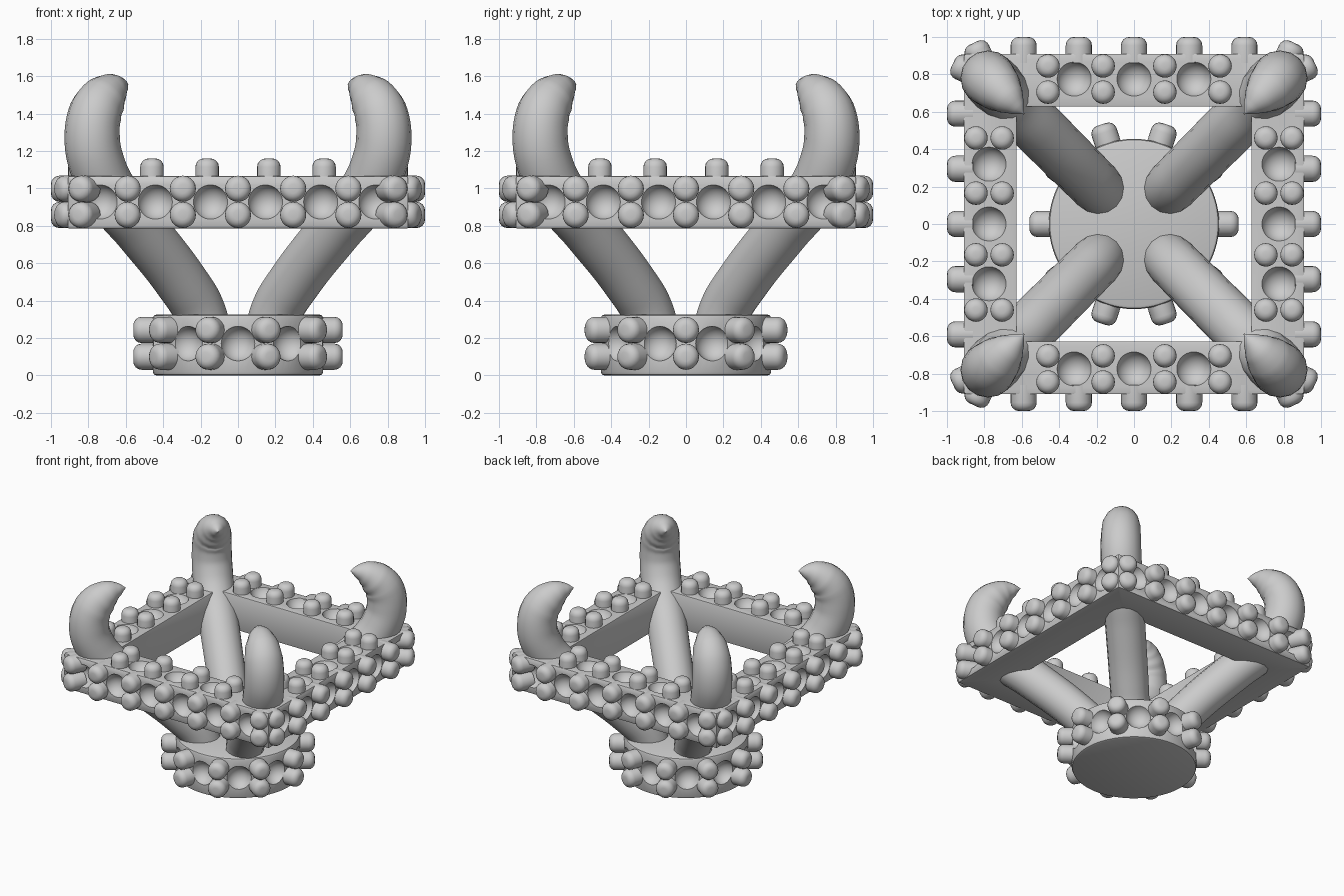
import bpy, bmesh
from math import radians, sqrt, sin, cos
from mathutils import Vector, Matrix

if "Cube" in bpy.data.objects:
    bpy.data.objects.remove(bpy.data.objects["Cube"])


def add_object(name, bm, angle=35):
    mesh = bpy.data.meshes.new(name)
    bm.to_mesh(mesh)
    bm.free()
    obj = bpy.data.objects.new(name, mesh)
    bpy.context.collection.objects.link(obj)
    smooth(obj, angle)
    return obj


def smooth(obj, angle):
    bpy.ops.object.select_all(action='DESELECT')
    obj.select_set(True)
    bpy.context.view_layer.objects.active = obj
    bpy.ops.object.shade_smooth_by_angle(angle=radians(angle))


def bake(obj):
    """Replace an object's mesh by its modified result."""
    dg = bpy.context.evaluated_depsgraph_get()
    mesh = bpy.data.meshes.new_from_object(obj.evaluated_get(dg))
    obj.modifiers.clear()
    obj.data = mesh


def carve(obj, dimples):
    """Sink round dimples, given as (surface point, outward normal)."""
    bm = bmesh.new()
    for p, n in dimples:
        bmesh.ops.create_uvsphere(bm, u_segments=28, v_segments=16, radius=0.095,
                                  matrix=Matrix.Translation(p + n * 0.025))
    cutter = add_object("dimple_cutter", bm)
    cutter.hide_render = True
    mod = obj.modifiers.new("dimples", 'BOOLEAN')
    mod.operation, mod.solver, mod.object = 'DIFFERENCE', 'EXACT', cutter
    bake(obj)
    bpy.data.objects.remove(cutter)
    smooth(obj, 35)


def lathe_stud(bm, p, n, r=0.07, length=0.14):
    """Round-ended peg whose tip is at p, pointing along n."""
    rot = n.to_track_quat('Z', 'Y').to_matrix().to_4x4()
    b = 0.045
    profile = [(r, -length)] + [(r - b + b * cos(radians(a)), -b + b * sin(radians(a)))
                                for a in (0, 22, 45, 68, 90)]
    seg, rings = 20, []
    for rad, z in profile:
        rings.append([bm.verts.new(Matrix.Translation(p) @ rot @ Vector(
            (rad * cos(radians(i * 360 / seg)), rad * sin(radians(i * 360 / seg)), z)))
            for i in range(seg)])
    for lo, hi in zip(rings, rings[1:]):
        for i in range(seg):
            j = (i + 1) % seg
            bm.faces.new((lo[i], lo[j], hi[j], hi[i]))
    bm.faces.new(rings[-1])
    bm.faces.new(rings[0][::-1])


UP = Vector((0, 0, 1))
quarter = [Matrix.Rotation(radians(90 * k), 3, 'Z') for k in range(4)]

# round base
bm = bmesh.new()
bmesh.ops.create_cone(bm, cap_ends=True, segments=80, radius1=0.455, radius2=0.455,
                      depth=0.325, matrix=Matrix.Translation((0, 0, 0.1625)))
rim = [e for e in bm.edges if abs(e.verts[0].co.z - e.verts[1].co.z) < 1e-4]
bmesh.ops.bevel(bm, geom=rim, offset=0.018, segments=2, affect='EDGES', profile=0.5)
base = add_object("base", bm)
spokes = [Vector((cos(radians(18 * k)), sin(radians(18 * k)), 0)) for k in range(20)]
carve(base, [(d * 0.45 + UP * 0.17, d) for d in spokes[1::2]])

# studs round the base
bm = bmesh.new()
for d in spokes[0::2]:
    for z in (0.1, 0.243):
        lathe_stud(bm, d * 0.56 + UP * z, d)
add_object("base_studs", bm, 40)

# square frame
bm = bmesh.new()
loops = []
for half, z in ((0.91, 0.785), (0.91, 1.065), (0.627, 1.065), (0.627, 0.785)):
    loops.append([bm.verts.new((x * half, y * half, z))
                  for x, y in ((-1, -1), (1, -1), (1, 1), (-1, 1))])
for a, b in zip(loops, loops[1:] + loops[:1]):
    for i in range(4):
        j = (i + 1) % 4
        bm.faces.new((a[i], a[j], b[j], b[i]))
bmesh.ops.recalc_face_normals(bm, faces=bm.faces)
bmesh.ops.bevel(bm, geom=list(bm.edges), offset=0.007, segments=2, affect='EDGES', profile=0.5)
frame = add_object("square_frame", bm)
front = Vector((0, -1, 0))
dimples = []
for q in quarter:
    dimples += [(q @ Vector((x, -0.91, 0.927)), q @ front)
                for x in (-0.737, -0.442, -0.147, 0.147, 0.442, 0.737)]
    dimples += [(q @ Vector((x, -0.775, 1.065)), UP) for x in (-0.32, 0, 0.32)]
carve(frame, dimples)

# studs on the frame's outer and top faces, with splayed pairs at the corners
bm = bmesh.new()
for q in quarter:
    for z in (0.858, 0.998):
        for x in (-0.59, -0.295, 0, 0.295, 0.59):
            lathe_stud(bm, q @ Vector((x, -1, z)), q @ front)
        for s in (-1, 1):
            n = Vector((s * sin(radians(25)), -cos(radians(25)), 0))
            lathe_stud(bm, q @ Vector((s * 0.858, -0.968, z)), q @ n)
    for x in (-0.46, -0.165, 0.165, 0.46):
        for y in (-0.845, -0.705):
            lathe_stud(bm, q @ Vector((x, y, 1.16)), UP, 0.063)
add_object("frame_studs", bm, 40)

# four curved horns: (x position in the front view, height, radius)
path = [(0.17, 0.2, 0.14), (0.21, 0.35, 0.14), (0.295, 0.49, 0.143), (0.525, 0.785, 0.147),
        (0.675, 0.965, 0.149), (0.755, 1.13, 0.15), (0.78, 1.28, 0.148), (0.76, 1.41, 0.142),
        (0.715, 1.485, 0.125), (0.665, 1.53, 0.09), (0.62, 1.548, 0.045), (0.588, 1.555, 0.002)]
curve = bpy.data.curves.new("horn", 'CURVE')
curve.dimensions = '3D'
curve.bevel_depth, curve.bevel_resolution = 1.0, 6
curve.resolution_u, curve.use_fill_caps = 6, True
spline = curve.splines.new('BEZIER')
spline.bezier_points.add(len(path) - 1)
for bp, (x, z, r) in zip(spline.bezier_points, path):
    bp.co = (x * sqrt(2), 0, z)
    bp.radius = r
    bp.handle_left_type = bp.handle_right_type = 'AUTO'
source = bpy.data.objects.new("horn_source", curve)
bpy.context.collection.objects.link(source)
bpy.context.view_layer.update()
horn_mesh = bpy.data.meshes.new_from_object(
    source.evaluated_get(bpy.context.evaluated_depsgraph_get()))
bpy.data.objects.remove(source)
for k, corner in enumerate(("back_right", "back_left", "front_left", "front_right")):
    horn = bpy.data.objects.new(corner + "_horn", horn_mesh)
    horn.rotation_euler.z = radians(45 + 90 * k)
    bpy.context.collection.objects.link(horn)
    if k == 0:
        smooth(horn, 50)
